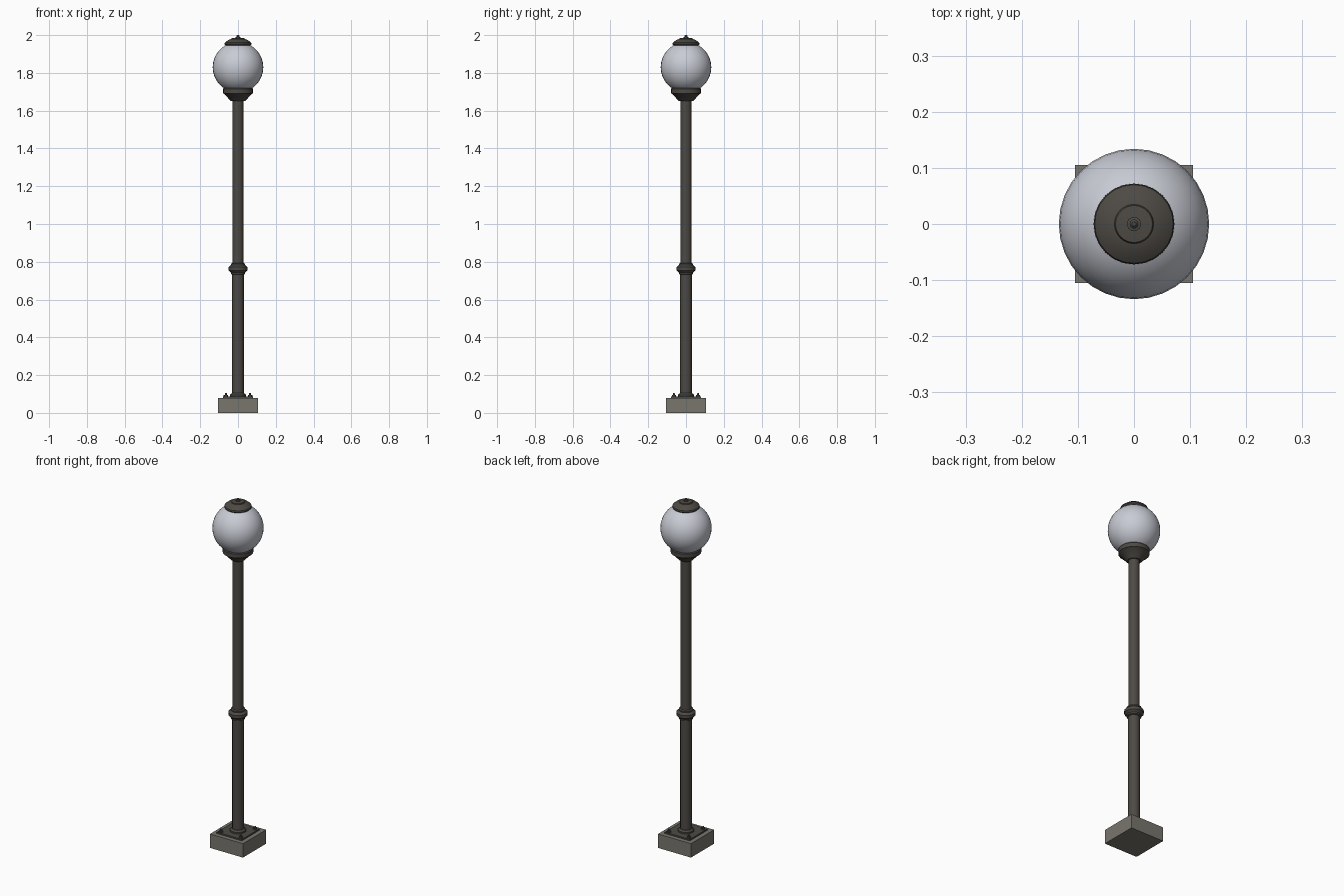
import bpy, bmesh, math

if "Cube" in bpy.data.objects:
    bpy.data.objects.remove(bpy.data.objects["Cube"])


def material(name, rgb):
    m = bpy.data.materials.new(name)
    m.use_nodes = True
    m.diffuse_color = (*rgb, 1)
    m.node_tree.nodes["Principled BSDF"].inputs["Base Color"].default_value = (*rgb, 1)
    return m


IRON = material("dark iron", (0.075, 0.068, 0.058))
STONE = material("grey stone", (0.19, 0.18, 0.155))
GLASS = material("frosted glass", (0.58, 0.60, 0.66))


def finish(bm, name, mat, smooth=None):
    bmesh.ops.recalc_face_normals(bm, faces=bm.faces)
    mesh = bpy.data.meshes.new(name)
    bm.to_mesh(mesh)
    bm.free()
    mesh.materials.append(mat)
    obj = bpy.data.objects.new(name, mesh)
    bpy.context.collection.objects.link(obj)
    if smooth:
        bpy.ops.object.select_all(action="DESELECT")
        obj.select_set(True)
        bpy.context.view_layer.objects.active = obj
        bpy.ops.object.shade_smooth_by_angle(angle=math.radians(smooth))
    return obj


def lathe(name, profile, sides, mat, centre=(0, 0), smooth=35):
    """Closed solid turned about z from (radius, height) points."""
    bm = bmesh.new()
    rings = []
    for r, z in profile:
        rings.append([bm.verts.new((centre[0] + r * math.cos(math.tau * i / sides),
                                    centre[1] + r * math.sin(math.tau * i / sides), z))
                      for i in range(sides)])
    for a, b in zip(rings, rings[1:]):
        for i in range(sides):
            j = (i + 1) % sides
            bm.faces.new((a[i], a[j], b[j], b[i]))
    bm.faces.new(rings[0])
    bm.faces.new(rings[-1])
    return finish(bm, name, mat, smooth)


def box(name, half, z0, z1, mat):
    bm = bmesh.new()
    bmesh.ops.create_cube(bm, size=1)
    for v in bm.verts:
        v.co = (v.co.x * 2 * half, v.co.y * 2 * half, z0 if v.co.z < 0 else z1)
    return finish(bm, name, mat)


# Footing, mounting plate and its four bolts
box("stone_footing", 0.105, 0, 0.08, STONE)
box("mounting_plate", 0.08, 0.08, 0.088, IRON)
for sx in (-1, 1):
    for sy in (-1, 1):
        lathe("anchor_bolt", [(0.012, 0.088), (0.012, 0.096), (0.006, 0.096), (0.005, 0.104)],
              6, IRON, (sx * 0.064, sy * 0.064))

# Pole with foot collar and middle ring
lathe("foot_collar", [(0.042, 0.088), (0.042, 0.096), (0.033, 0.104)], 16, IRON)
lathe("lower_pole", [(0.031, 0.088), (0.031, 0.76)], 12, IRON)
lathe("upper_pole", [(0.029, 0.76), (0.029, 1.66)], 12, IRON)
lathe("middle_ring", [(0.03, 0.732), (0.038, 0.736), (0.038, 0.744), (0.05, 0.755),
                      (0.05, 0.772), (0.038, 0.783), (0.038, 0.79), (0.03, 0.793)], 16, IRON)

# Lamp holder, globe and cap
lathe("globe_holder", [(0.035, 1.65), (0.042, 1.655), (0.074, 1.69), (0.08, 1.692),
                       (0.08, 1.715), (0.074, 1.722)], 20, IRON)
bm = bmesh.new()
bmesh.ops.create_uvsphere(bm, u_segments=32, v_segments=18, radius=0.134)
bmesh.ops.translate(bm, verts=bm.verts, vec=(0, 0, 1.83))
finish(bm, "glass_globe", GLASS, 60)
lathe("globe_cap", [(0.066, 1.945), (0.072, 1.952), (0.07, 1.96), (0.05, 1.975),
                    (0.035, 1.979), (0.033, 1.984), (0.013, 1.986)], 24, IRON)
lathe("cap_finial", [(0.013, 1.984), (0.013, 1.99), (0.008, 1.991), (0.008, 1.996),
                     (0.004, 2.0)], 10, IRON)
